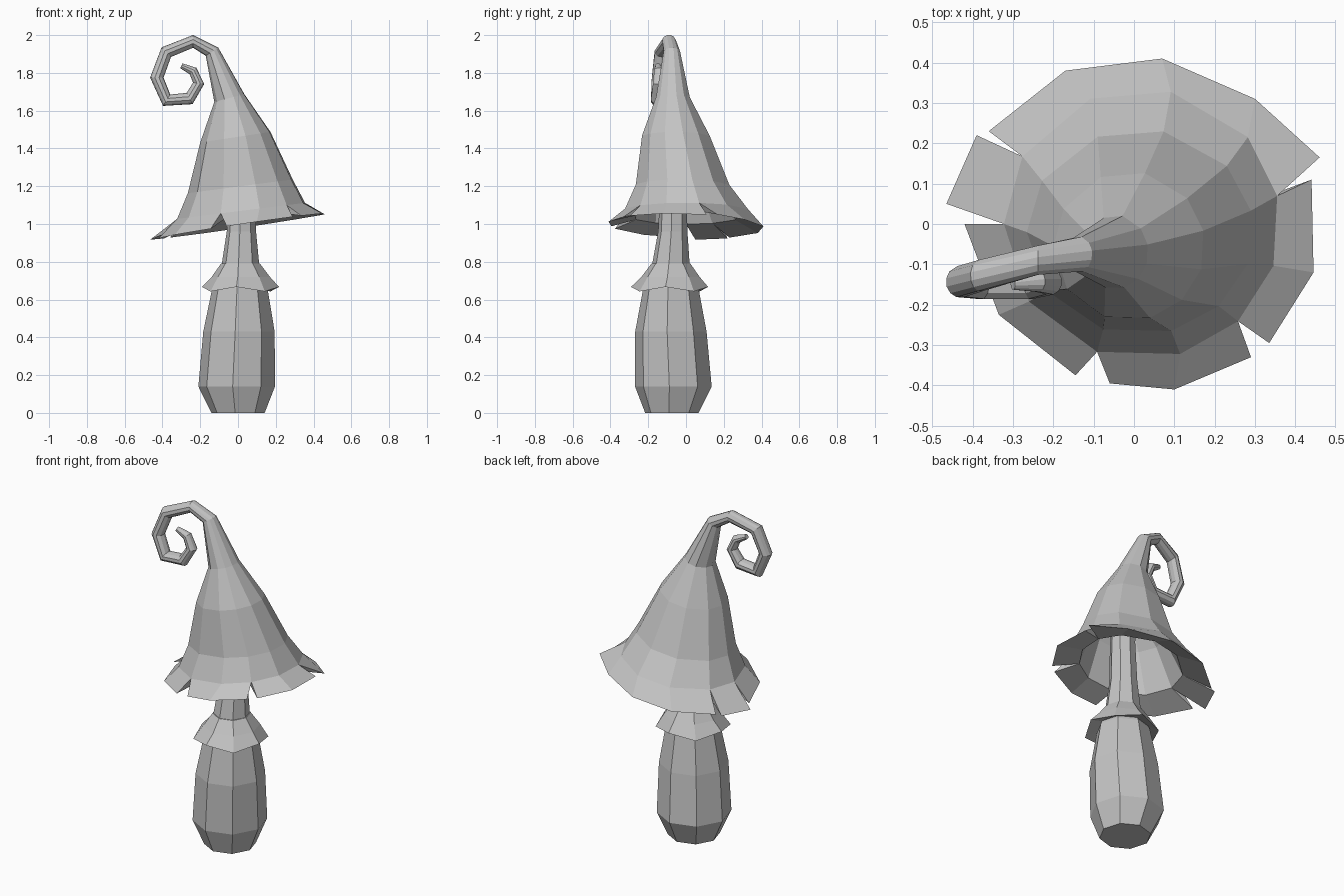
import bpy, bmesh
from math import sin, cos, atan2, radians

if "Cube" in bpy.data.objects:
    bpy.data.objects.remove(bpy.data.objects["Cube"])

grey = bpy.data.materials.new("plain grey")
grey.use_nodes = True
COLOR = (0.55, 0.55, 0.55, 1)
grey.diffuse_color = COLOR
grey.node_tree.nodes["Principled BSDF"].inputs["Base Color"].default_value = COLOR


def add_ring(bm, centre, ru, rv, tilt, angles):
    """Ellipse of vertices, tilted about the y axis."""
    x, y, z = centre
    return [bm.verts.new((x + ru * cos(a) * cos(tilt), y + rv * sin(a),
                          z + ru * cos(a) * sin(tilt))) for a in angles]


def bridge(bm, a, b):
    n = len(a)
    for i in range(n):
        j = (i + 1) % n
        bm.faces.new((a[i], a[j], b[j], b[i]))


def finish(bm, name):
    bmesh.ops.recalc_face_normals(bm, faces=bm.faces)
    mesh = bpy.data.meshes.new(name)
    bm.to_mesh(mesh)
    bm.free()
    mesh.materials.append(grey)
    obj = bpy.data.objects.new(name, mesh)
    bpy.context.collection.objects.link(obj)


def turned(name, profile, ragged_ring=None):
    """Eight-sided stem part; profile rows are x, y, z, radius."""
    bm = bmesh.new()
    angles = [radians(45 * k - 6) for k in range(8)]
    rings = [add_ring(bm, (x, y, z), r, r, 0, angles) for x, y, z, r in profile]
    for a, b in zip(rings, rings[1:]):
        bridge(bm, a, b)
    bm.faces.new(rings[0])
    bm.faces.new(rings[-1])
    if ragged_ring is not None:
        for k, v in enumerate(rings[ragged_ring]):
            v.co.z += 0.012 * (-1) ** k
    finish(bm, name)


# Stem: fat foot, slim neck, flared skirt with an underside
turned("stem_body", [(0, -.075, 0, .142), (-.007, -.067, .14, .204),
                     (.005, -.08, .43, .19), (.01, -.08, .66, .147),
                     (.01, -.08, .76, .1)])
turned("stem_neck", [(.013, -.08, .75, .1), (.013, -.08, .785, .1),
                     (.018, -.07, .96, .078), (.025, -.067, 1.2, .07),
                     (.01, -.065, 1.42, .065)])
turned("stem_skirt", [(.013, -.085, .68, .135), (.013, -.087, .655, .205),
                      (.015, -.082, .72, .155), (.013, -.08, .79, .104)], 1)

# Cap: wide bell narrowing to the curl; rows are centre, radii, tilt
bm = bmesh.new()
angles = [radians(a) for a in (12, -18, -46, -74, -109, -145, -180,
                               -210, -248, -282, -320)]
bell = [((.02, 0, 1.07), .345, .335, .125), ((.015, -.02, 1.2), .283, .255, .13),
        ((-.012, -.055, 1.46), .19, .185, .15), ((-.045, -.07, 1.667), .083, .092, .25)]
rings = [add_ring(bm, *row, angles) for row in bell]

# Curl: x, y, z, thickness along the spiral
spiral = [(-.137, -.075, 1.912, .04), (-.238, -.09, 1.967, .034),
          (-.38, -.128, 1.91, .036), (-.43, -.143, 1.775, .036),
          (-.378, -.148, 1.655, .036), (-.256, -.15, 1.664, .034),
          (-.208, -.143, 1.745, .03), (-.238, -.142, 1.81, .025),
          (-.3, -.148, 1.838, .014)]
for i, (x, y, z, r) in enumerate(spiral):
    before = spiral[i - 1] if i else bell[-1][0]
    after = spiral[min(i + 1, len(spiral) - 1)]
    tilt = atan2(before[0] - after[0], after[2] - before[2])
    rings.append(add_ring(bm, (x, y, z), r, r * 1.1, tilt, angles))
for a, b in zip(rings, rings[1:]):
    bridge(bm, a, b)
bm.faces.new(rings[-1])

# Hollow underside: flat lip, then a steep inner wall
brow = rings[0]
lip = add_ring(bm, (.02, 0, 1.035), .29, .28, .125, angles)
inner_wall = add_ring(bm, (.005, -.04, 1.27), .2, .19, .13, angles)
ceiling = add_ring(bm, (0, -.06, 1.4), .1, .1, .13, angles)
bridge(bm, lip, inner_wall)
bridge(bm, inner_wall, ceiling)
bm.faces.new(ceiling)

# Torn brim: separate flaps, each starting at a brow vertex
flaps = [(0, [(.44, .11), (.445, -.12), (.335, -.295)]),
         (2, [(.29, -.33), (.1, -.41), (-.06, -.395)]),
         (4, [(-.145, -.375), (-.335, -.225), (-.42, 0)]),
         (6, [(-.465, .05), (-.39, .22)]),
         (7, [(-.36, .23), (-.17, .38), (.07, .41), (.3, .31), (.46, .165)])]
for start, points in flaps:
    hem = [bm.verts.new((x, y, .987 + .148 * x - .025 * y)) for x, y in points]
    last = len(hem) - 1
    for k in range(last):
        for root in (brow, lip):
            bm.faces.new((root[(start + k) % 11], root[(start + k + 1) % 11],
                          hem[k + 1], hem[k]))
    # Torn edges at both ends of the flap
    for k in (0, last):
        i = (start + k) % 11
        bm.faces.new((brow[i], lip[i], hem[k]))
finish(bm, "cap_with_curl")
